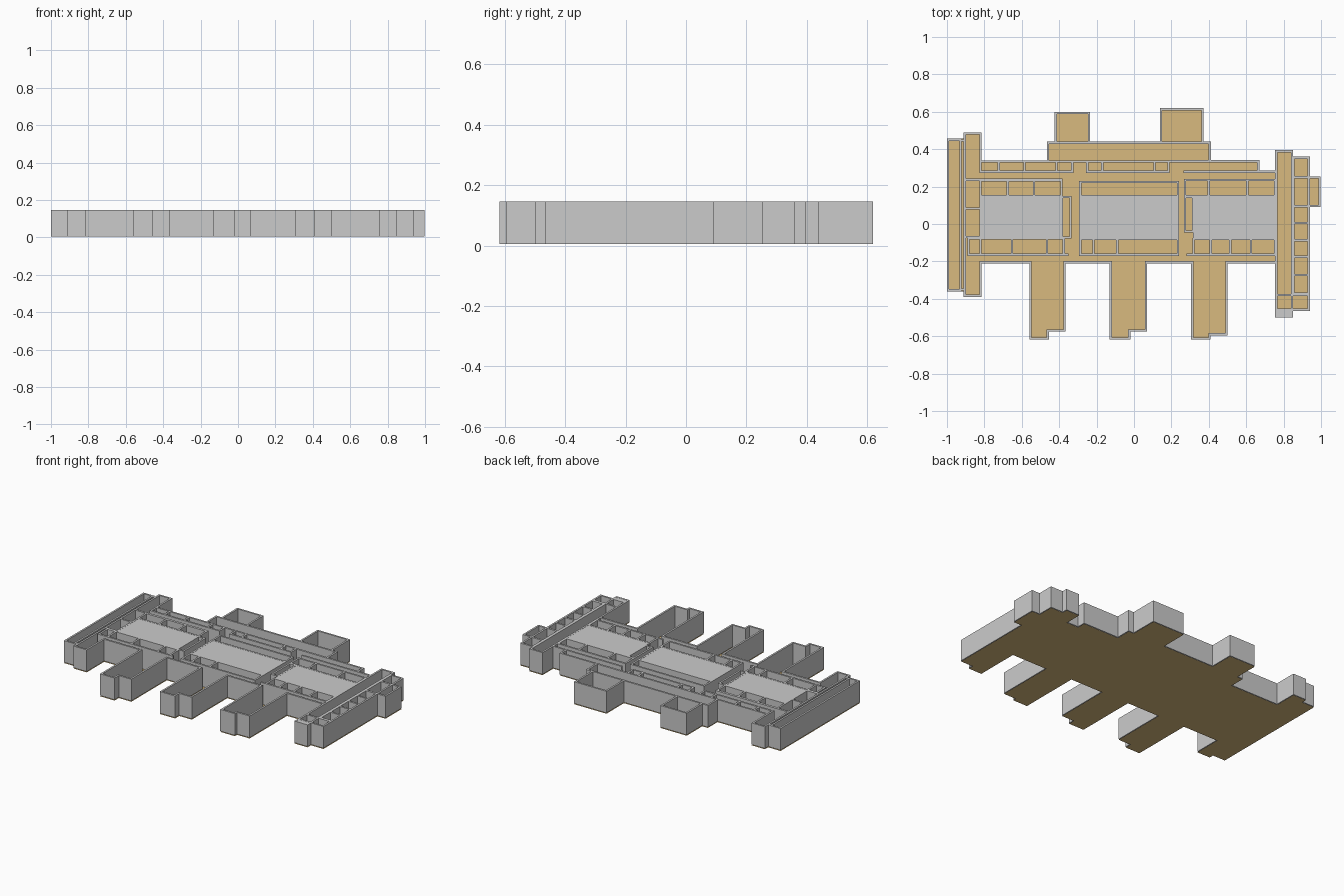
import bpy, bmesh

if "Cube" in bpy.data.objects:
    bpy.data.objects.remove(bpy.data.objects["Cube"])

Z0, Z1, T = 0.005, 0.146, 0.012   # wall base, wall top, wall thickness


def new_object(name, bm):
    mesh = bpy.data.meshes.new(name)
    bm.to_mesh(mesh)
    bm.free()
    ob = bpy.data.objects.new(name, mesh)
    bpy.context.collection.objects.link(ob)
    return ob


def add_box(bm, x0, y0, x1, y1, z0=Z0, z1=Z1):
    vs = bmesh.ops.create_cube(bm, size=1)["verts"]
    for v in vs:
        v.co = (x1 if v.co.x > 0 else x0, y1 if v.co.y > 0 else y0,
                z1 if v.co.z > 0 else z0)


def ring(x0, y0, x1, y1):
    return [(x0, y0, x1, y0), (x1, y0, x1, y1), (x0, y1, x1, y1), (x0, y0, x0, y1)]


def row(xs, y0, y1):
    """Row of rooms: two long walls and a cross wall at every x."""
    return [(xs[0], y0, xs[-1], y0), (xs[0], y1, xs[-1], y1)] + [(x, y0, x, y1) for x in xs]


def column(ys, x0, x1):
    return [(x0, ys[0], x0, ys[-1]), (x1, ys[0], x1, ys[-1])] + [(x0, y, x1, y) for y in ys]


def walls(name, segments):
    """Straight walls along centre lines."""
    bm = bmesh.new()
    h = T / 2
    for x0, y0, x1, y1 in segments:
        add_box(bm, min(x0, x1) - h, min(y0, y1) - h, max(x0, x1) + h, max(y0, y1) + h)
    return new_object(name, bm)


# floor sheet: one flat quad per wing
floors = [
    (-1, -.36, -.91, .457), (-.91, -.39, -.815, .49),
    (-.815, -.21, .755, .285), (-.815, .285, .67, .34),
    (-.465, .34, .41, .44), (-.425, .44, -.235, .6), (.138, .44, .372, .62),
    (.755, -.5, .85, .395), (.85, -.465, .94, .36), (.94, .09, .998, .255),
]
wings = [(-.56, -.455, -.365, -.575), (-.13, -.02, .07, -.575), (.305, .41, .5, -.595)]
for x0, xm, x1, yb in wings:
    floors += [(x0, -.618, xm, -.21), (xm, yb, x1, -.21)]
bm = bmesh.new()
for x0, y0, x1, y1 in floors:
    bm.faces.new([bm.verts.new(p) for p in
                  ((x0, y0, 0), (x0, y1, 0), (x1, y1, 0), (x1, y0, 0))])
floor = new_object("floor", bm)
tan = bpy.data.materials.new("tan_floor")
tan.diffuse_color = (0.69, 0.49, 0.21, 1)
tan.use_nodes = True
tan.node_tree.nodes["Principled BSDF"].inputs["Base Color"].default_value = tan.diffuse_color
floor.data.materials.append(tan)

# left wing: long gallery, narrow passage, stair hall
walls("left_gallery_walls", ring(-.994, -.354, -.928, .451) + [
    (-.928, .446, -.905, .446), (-.928, -.35, -.905, -.35)])
walls("left_hall_walls", [
    (-.905, -.384, -.905, .484), (-.905, .484, -.821, .484), (-.821, .28, -.821, .484),
    (-.905, -.384, -.821, -.384), (-.821, -.384, -.821, -.205)]
    + column([-.07, .083, .235], -.905, -.821))

# north rooms and the projecting block with two bays
walls("north_left_rooms", row([-.821, -.723, -.585, -.415, -.33], .28, .334))
walls("north_middle_rooms", row([-.25, -.17, .11, .185], .28, .334))
walls("north_right_rooms", [
    (.195, .335, .664, .335), (.664, .28, .664, .335), (.27, .28, .755, .28)])
walls("north_block_walls", ring(-.46, .334, .405, .434))
walls("north_left_bay", ring(-.419, .434, -.241, .594))
walls("north_right_bay", ring(.144, .434, .366, .614))

# rooms around the left court
walls("left_court_rooms",
      row([-.821, -.675, -.535, -.387], .15, .232)
      + row([-.885, -.821, -.652, -.465, -.375], -.165, -.078)
      + [(-.905, .236, -.387, .236), (-.885, -.165, -.355, -.165)]
      + ring(-.385, -.072, -.34, .144))

# rooms around the middle court
walls("middle_court_rooms",
      row([-.287, .235], .15, .225)
      + row([-.287, -.217, -.09, .235], -.165, -.08)
      + [(-.287, -.165, -.287, .225), (.235, -.165, .235, .225)])

# rooms around the right court
walls("right_court_rooms",
      row([.272, .4, .605, .755], .15, .235)
      + row([.318, .41, .515, .625, .755], -.165, -.08)
      + [(.287, -.165, .755, -.165)]
      + ring(.272, -.04, .315, .145))

# closed court slabs, level with the wall tops
for name, rect in (("left_court", (-.821, -.075, -.385, .15)),
                   ("middle_court", (-.287, -.08, .235, .15)),
                   ("right_court", (.315, -.08, .755, .15)),
                   ("right_hall_end", (.757, -.498, .85, -.46))):
    bm = bmesh.new()
    add_box(bm, *rect, z1=Z1 - .001)
    new_object(name, bm)

# south outer wall, broken at each wing
stops = [-.821] + [x for w in wings for x in (w[0], w[2])] + [.755]
walls("south_wall", [(stops[i], -.204, stops[i + 1], -.204) for i in range(0, len(stops), 2)])

# three south wings with stepped ends
h = T / 2
for side, (x0, xm, x1, yb) in zip(("left", "middle", "right"), wings):
    x0, xm, x1, yb, ye = x0 + h, xm - h, x1 - h, yb + h, -.612
    walls(side + "_south_wing", [
        (x0, ye, x0, -.204), (x0, ye, xm, ye), (xm, ye, xm, yb),
        (xm, yb, x1, yb), (x1, yb, x1, -.204)])

# right wing: hall, small rooms and porch
walls("right_hall_walls", ring(.761, -.494, .845, .389))
walls("right_rooms", column([-.372, -.272, -.175, -.087, .005, .094, .25, .354], .853, .934))
walls("right_south_room", ring(.761, -.459, .934, -.38))
walls("right_porch", ring(.853, .096, .992, .249))
